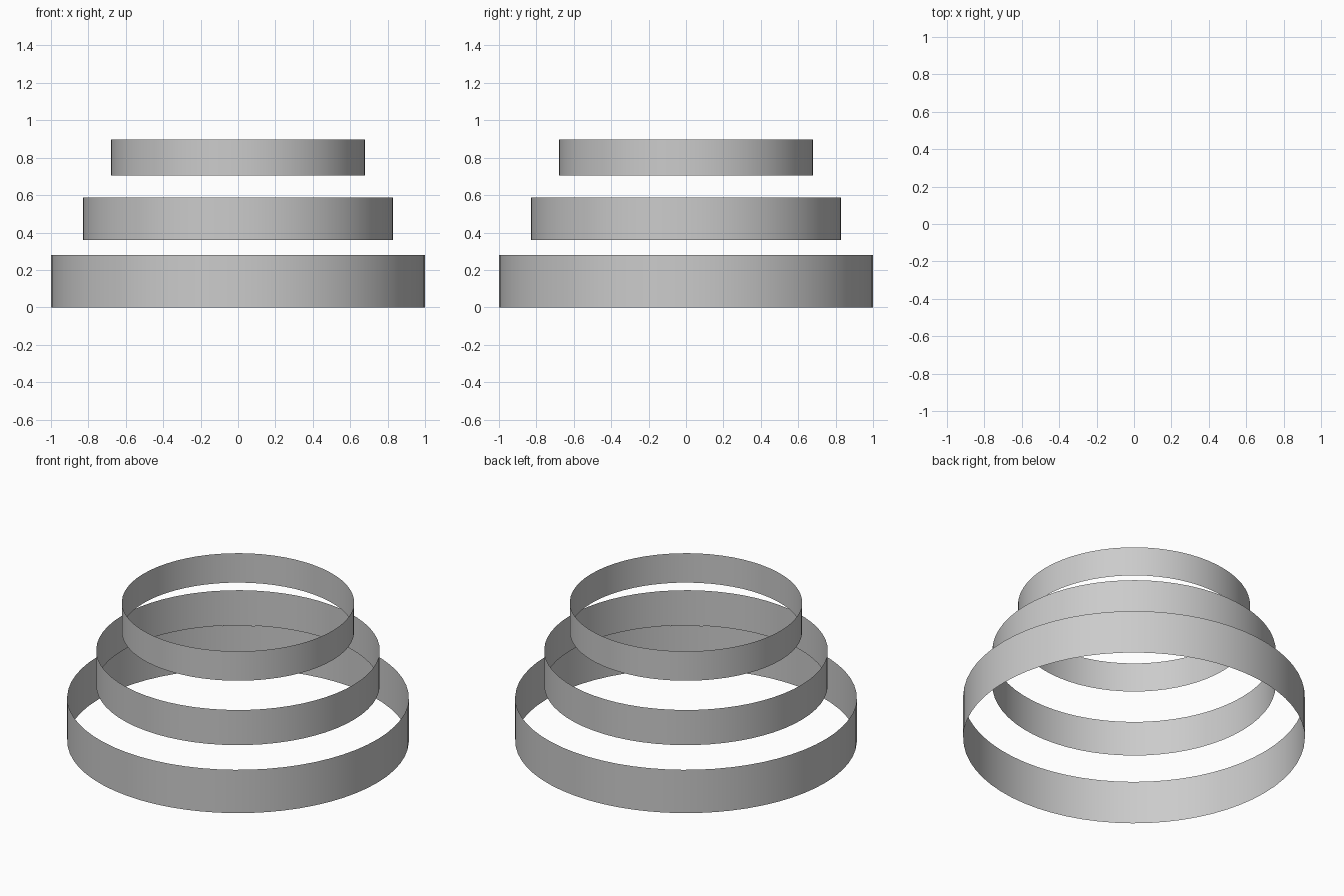
import bpy

if "Cube" in bpy.data.objects:
    bpy.data.objects.remove(bpy.data.objects["Cube"])


def ring_band(name, radius, z_bottom, z_top):
    # Open, paper-thin cylinder wall
    bpy.ops.mesh.primitive_cylinder_add(
        vertices=64, radius=radius, depth=z_top - z_bottom,
        end_fill_type='NOTHING', location=(0, 0, (z_bottom + z_top) / 2))
    band = bpy.context.object
    band.name = name
    bpy.ops.object.shade_smooth_by_angle()
    return band


# Three stacked bands, shrinking upward
ring_band("lower_band", 1.0, 0.0, 0.28)
ring_band("middle_band", 0.83, 0.36, 0.587)
ring_band("upper_band", 0.68, 0.706, 0.896)
